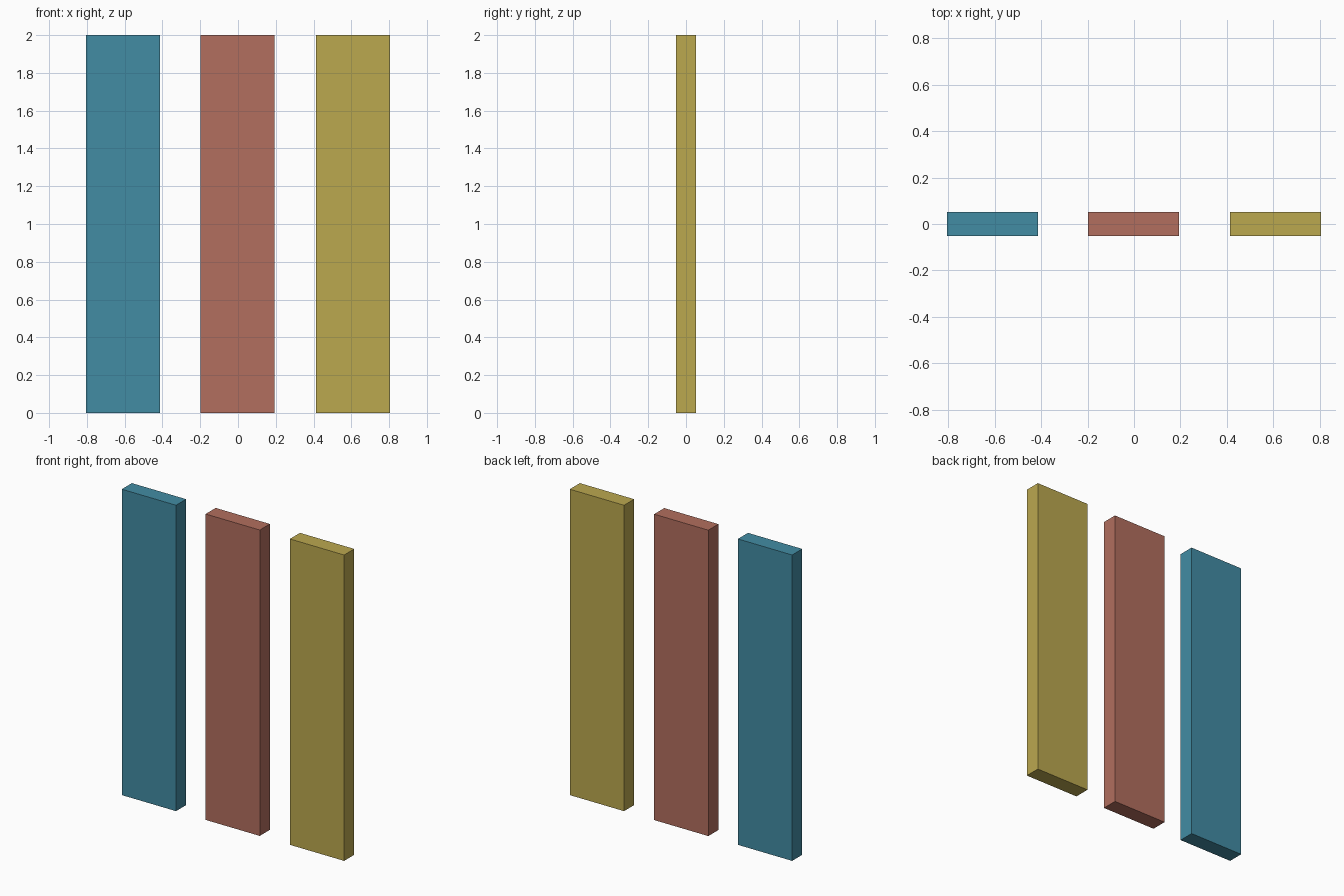
import bpy

if "Cube" in bpy.data.objects:
    bpy.data.objects.remove(bpy.data.objects["Cube"])

HEIGHT, WIDTH, DEPTH = 2.0, 0.392, 0.104


def linear(c):
    c /= 255
    return c / 12.92 if c <= 0.04045 else ((c + 0.055) / 1.055) ** 2.4


def material(name, rgb):
    mat = bpy.data.materials.new(name)
    mat.diffuse_color = (*[linear(c) for c in rgb], 1)
    mat.use_nodes = True
    mat.node_tree.nodes["Principled BSDF"].inputs["Base Color"].default_value = mat.diffuse_color
    return mat


def panel(name, x, mat):
    bpy.ops.mesh.primitive_cube_add(size=1, location=(x, 0, HEIGHT / 2))
    obj = bpy.context.object
    obj.name = name
    obj.scale = (WIDTH, DEPTH, HEIGHT)
    bpy.ops.object.transform_apply(location=False, rotation=False, scale=True)
    obj.data.materials.append(mat)


# Three upright flat panels in a row
panel("left_panel", -0.608, material("teal", (66, 140, 164)))
panel("middle_panel", -0.002, material("brick red", (178, 110, 94)))
panel("right_panel", 0.608, material("mustard", (187, 168, 79)))
